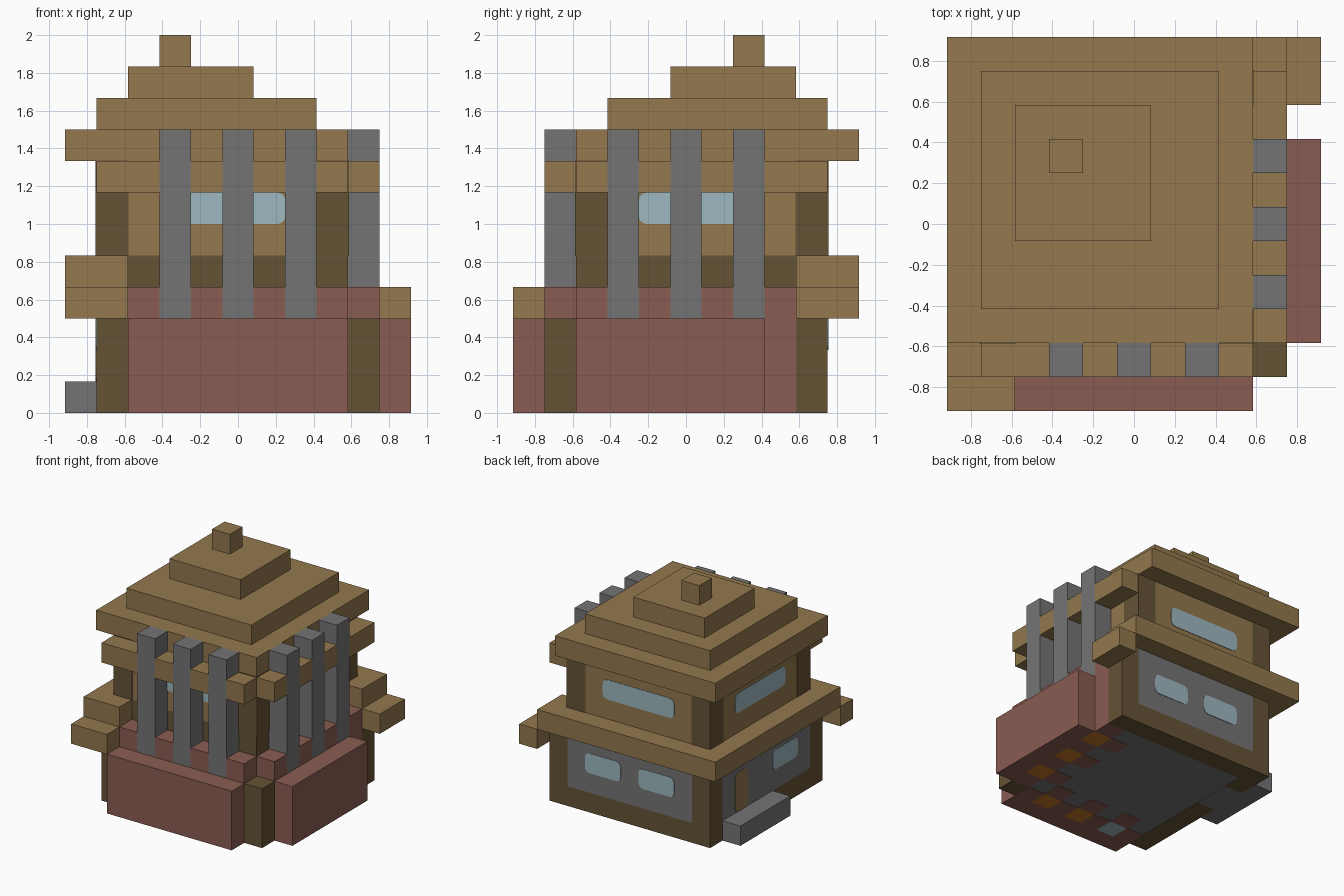
import bpy, bmesh
from mathutils import Vector

if "Cube" in bpy.data.objects:
    bpy.data.objects.remove(bpy.data.objects["Cube"])

U = 1 / 6      # one block
N = 11         # blocks along the plan
T = 0.004      # how far plates stand proud


def material(name, rgb):
    lin = [((c / 255 + 0.055) / 1.055) ** 2.4 for c in rgb] + [1]
    m = bpy.data.materials.new(name)
    m.use_nodes = True
    m.diffuse_color = lin
    m.node_tree.nodes["Principled BSDF"].inputs["Base Color"].default_value = lin
    return m


TAN = material("light wood", (147, 120, 78))
DARK = material("dark wood", (101, 82, 53))
RED = material("red brick", (138, 92, 82))
GREY = material("grey stone", (116, 116, 116))
GLASS = material("pale glass", (158, 184, 192))
ORANGE = material("ember orange", (195, 118, 35))


def add_box(name, mat, lo, hi, proud=0, round_axis=None):
    """Box between two block corners, with optional rounded corners about one axis."""
    shift = Vector((N / 2, N / 2, 0))
    a = (Vector(lo) - shift) * U - Vector((proud,) * 3)
    b = (Vector(hi) - shift) * U + Vector((proud,) * 3)
    a.z = max(a.z, 0)
    bm = bmesh.new()
    bmesh.ops.create_cube(bm, size=1)
    for v in bm.verts:
        v.co = Vector([(p + q) / 2 + c * (q - p) for p, q, c in zip(a, b, v.co)])
    if round_axis is not None:
        edges = [e for e in bm.edges
                 if abs((e.verts[0].co - e.verts[1].co).normalized()[round_axis]) > 0.9]
        bmesh.ops.bevel(bm, geom=edges, offset=U * 0.25, segments=3,
                        profile=0.5, affect='EDGES')
    mesh = bpy.data.meshes.new(name)
    bm.to_mesh(mesh)
    bm.free()
    mesh.materials.append(mat)
    ob = bpy.data.objects.new(name, mesh)
    bpy.context.scene.collection.objects.link(ob)
    return ob


def add_pair(name, mat, lo, hi, **kw):
    """A part on the front and its twin across the plan diagonal."""
    add_box("front_" + name, mat, lo, hi, **kw)
    add_box("side_" + name, mat, (N - hi[1], N - hi[0], lo[2]),
            (N - lo[1], N - lo[0], hi[2]), **kw)


def plate(name, mat, axis, plane, start, end, z0, z1):
    """Thin rounded plate on a wall; axis is the wall normal."""
    t = T / U
    if axis == 0:
        lo, hi = (plane - t, start, z0), (plane + t, end, z1)
    else:
        lo, hi = (start, plane - t, z0), (end, plane + t, z1)
    add_box(name, mat, lo, hi, round_axis=axis)


# Ground floor core and walls
add_box("ground_core", GREY, (2, 2, 0.03), (9, 9, 4))
add_box("back_wall", GREY, (2, 9, 1), (9, 10, 4))
add_box("entry_wall", GREY, (1, 2, 1), (2, 9, 4))
add_box("back_sill", DARK, (2, 9, 0), (9, 10, 1))
add_box("entry_sill_long", DARK, (1, 2, 0), (2, 6, 1))
add_box("entry_threshold", GREY, (1, 6, 0), (2, 8, 1))
add_box("entry_sill_short", DARK, (1, 8, 0), (2, 9, 1))
add_box("entry_step", GREY, (0, 5, 0), (1, 9, 1))

# Ground floor corner posts
for name, i, j, top in (("front_left", 1, 1, 4), ("back_left", 1, 9, 4),
                        ("back_right", 9, 9, 4), ("front_right", 9, 1, 3)):
    add_box(name + "_lower_post", DARK, (i, j, 0), (i + 1, j + 1, top))

# Brick planters outside both pillared sides
add_box("front_planter", RED, (2, 0, 0), (9, 1, 3))
add_box("side_planter", RED, (10, 2, 0), (11, 8, 3))

# Brick wall and rail between the pillars
for i in (2, 4, 6, 8):
    add_pair("brick_wall", RED, (i, 1, 0), (i + 1, 2, 4))
    first = 1 if i == 2 else i
    add_pair("rail", TAN, (first, 1, 7), (i + 1, 2, 8))

# Pillars with their coloured bases
for i in (3, 5, 7):
    add_pair("pillar", GREY, (i, 1, 3), (i + 1, 2, 9))
    add_box("front_pillar_base", GLASS if i == 3 else ORANGE, (i, 1, 0), (i + 1, 2, 3))
    add_box("side_pillar_base", ORANGE, (9, i, 0), (10, i + 1, 3))
    add_pair("base_brick", RED, (i, 2, 0), (i + 1, 3, 1))

# Lower eave on two sides, with dropped ends
add_box("entry_eave", TAN, (0, 1, 4), (2, 11, 5))
add_box("back_eave", TAN, (2, 9, 4), (10, 11, 5))
add_pair("eave_end", TAN, (0, 0, 3), (2, 1, 4))

# Upper floor
add_box("floor_beam", DARK, (2, 2, 4), (9, 9, 5))
add_box("upper_walls", TAN, (1, 2, 5), (9, 10, 8))
for i in (1, 8):
    for j in (2, 9):
        add_box("upper_post", DARK, (i, j, 5), (i + 1, j + 1, 8), proud=T)

# Stepped roof
for name, i0, i1, j0, j1, k in (("roof_eave", 0, 9, 2, 11, 8), ("roof_step", 1, 8, 3, 10, 9),
                                ("roof_top", 2, 6, 5, 9, 10), ("roof_cap", 3, 4, 7, 8, 11)):
    add_box(name, TAN, (i0, j0, k), (i1, j1, k + 1))

# Windows and door
plate("front_upper_window", GLASS, 1, 2, 3, 7, 6, 7)
plate("back_upper_window", GLASS, 1, 10, 3, 7, 6, 7)
plate("side_upper_window", GLASS, 0, 9, 4, 8, 6, 7)
plate("entry_upper_window", GLASS, 0, 1, 4, 8, 6, 7)
plate("back_window_a", GLASS, 1, 10, 3, 5, 2, 3)
plate("back_window_b", GLASS, 1, 10, 6, 8, 2, 3)
plate("entry_window", GLASS, 0, 1, 3, 5, 2, 3)
plate("door", TAN, 0, 1, 7, 8, 1, 3)
